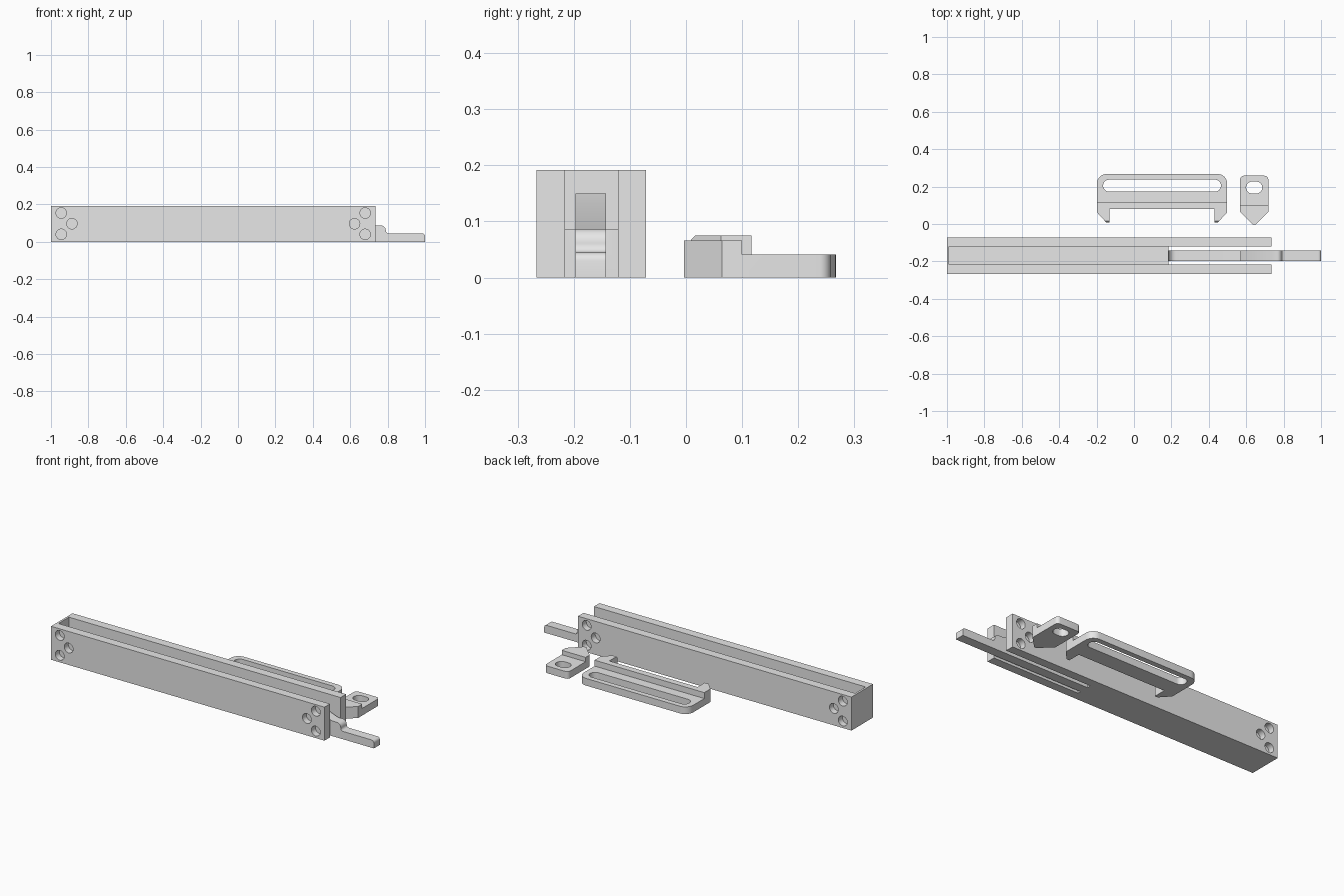
import bpy, bmesh, math
from mathutils import Vector

if "Cube" in bpy.data.objects:
    bpy.data.objects.remove(bpy.data.objects["Cube"])

grey = bpy.data.materials.new("light_grey")
grey.diffuse_color = (0.8, 0.8, 0.8, 1)
grey.use_nodes = True
grey.node_tree.nodes["Principled BSDF"].inputs["Base Color"].default_value = grey.diffuse_color


def prism(name, pts, axis, lo, hi):
    """Extrude a 2D outline along an axis: x -> (y,z), y -> (x,z), z -> (x,y)."""
    place = {"x": lambda a, b, t: (t, a, b),
             "y": lambda a, b, t: (a, t, b),
             "z": lambda a, b, t: (a, b, t)}[axis]
    bm = bmesh.new()
    face = bm.faces.new([bm.verts.new(place(a, b, lo)) for a, b in pts])
    new = bmesh.ops.extrude_face_region(bm, geom=[face])["geom"]
    shift = Vector(place(0, 0, hi - lo))
    bmesh.ops.translate(bm, vec=shift, verts=[v for v in new if isinstance(v, bmesh.types.BMVert)])
    bmesh.ops.recalc_face_normals(bm, faces=bm.faces)
    mesh = bpy.data.meshes.new(name)
    bm.to_mesh(mesh)
    bm.free()
    mesh.materials.append(grey)
    obj = bpy.data.objects.new(name, mesh)
    bpy.context.collection.objects.link(obj)
    return obj


def box(name, x0, x1, y0, y1, z0, z1):
    return prism(name, [(x0, y0), (x1, y0), (x1, y1), (x0, y1)], "z", z0, z1)


def combine(obj, other, operation="DIFFERENCE"):
    """Apply a boolean and remove the helper."""
    mod = obj.modifiers.new("boolean", "BOOLEAN")
    mod.operation, mod.object, mod.solver = operation, other, "EXACT"
    bpy.context.view_layer.objects.active = obj
    bpy.ops.object.modifier_apply(modifier=mod.name)
    bpy.data.objects.remove(other)


def arc(cx, cy, r, a0, a1, n=8):
    return [(cx + r * math.cos(math.radians(a0 + (a1 - a0) * i / n)),
             cy + r * math.sin(math.radians(a0 + (a1 - a0) * i / n))) for i in range(n + 1)]


def slot(x0, x1, cy, r):
    return arc(x0 + r, cy, r, 90, 270, 16) + arc(x1 - r, cy, r, -90, 90, 16)


def finish(obj):
    bpy.ops.object.select_all(action="DESELECT")
    obj.select_set(True)
    bpy.context.view_layer.objects.active = obj
    bpy.ops.object.shade_smooth_by_angle(angle=math.radians(30))


# Long open channel with a closed end, split floor at the other end
FLOOR = 0.087
Y0, Y1, IN0, IN1 = -0.266, -0.071, -0.216, -0.121
channel = box("channel_body", -1, 0.735, Y0, Y1, 0, 0.192)
combine(channel, box("cut", -0.988, 1, IN0, IN1, FLOOR, 0.3))
combine(channel, box("cut", 0.185, 1, IN0, IN1, -0.1, 0.3))

# Springy latch tongue with a wedge and a finger tab
tongue_profile = ([(0.15, 0), (1, 0)] + arc(0.985, 0.03, 0.015, 0, 90, 4)
                  + arc(0.805, 0.06, 0.015, 270, 180, 5)
                  + arc(0.765, 0.062, 0.025, 0, 90, 6)
                  + [(0.735, FLOOR), (0.57, 0.15), (0.57, 0.046)]
                  + arc(0.225, 0.086, 0.04, 270, 180, 8) + [(0.15, 0.086)])
combine(channel, prism("tongue", tongue_profile, "y", -0.197, -0.143), "UNION")

# Blind round pockets at both ends of both walls
for x, z in [(-0.945, 0.154), (-0.888, 0.097), (-0.945, 0.04),
             (0.68, 0.154), (0.623, 0.097), (0.68, 0.04)]:
    ring = arc(x, z, 0.028, 0, 360, 32)[:-1]
    combine(channel, prism("cut", ring, "y", Y0 - 0.05, Y0 + 0.036))
    combine(channel, prism("cut", ring, "y", Y1 - 0.036, Y1 + 0.05))
finish(channel)

# Wide slotted bracket with two hooked prongs
left, right, back = -0.198, 0.498, 0.267
bracket_outline = (arc(right - 0.05, back - 0.05, 0.05, 0, 90)
                   + arc(left + 0.05, back - 0.05, 0.05, 90, 180)
                   + [(left, 0.062), (left + 0.05, 0.008), (left + 0.068, 0.008),
                      (left + 0.068, 0.081), (right - 0.068, 0.081),
                      (right - 0.068, 0.008), (right - 0.05, 0.008), (right, 0.062)])
bracket = prism("slotted_bracket", bracket_outline, "z", 0, 0.075)
combine(bracket, box("cut", -0.4, 0.55, 0.117, 0.4, 0.041, 0.2))
combine(bracket, prism("cut", slot(-0.165, 0.465, 0.205, 0.032), "z", -0.1, 0.2))
combine(bracket, prism("cut", [(0.0, 0.066), (0.008, 0.066), (0.016, 0.075),
                               (0.016, 0.1), (0.0, 0.1)], "x", -0.4, 0.55))
finish(bracket)

# Small pointed catch with an oval hole
l, r, b, mid = 0.567, 0.718, 0.258, 0.6425
catch_outline = (arc(r - 0.02, b - 0.02, 0.02, 0, 90) + arc(l + 0.02, b - 0.02, 0.02, 90, 180)
                 + [(l, 0.064), (mid - 0.007, -0.004), (mid + 0.007, -0.004), (r, 0.064)])
catch = prism("pointed_catch", catch_outline, "z", 0, 0.066)
combine(catch, box("cut", 0.5, 0.8, 0.1, 0.4, 0.041, 0.2))
combine(catch, prism("cut", slot(mid - 0.043, mid + 0.043, 0.195, 0.032), "z", -0.1, 0.2))
finish(catch)
